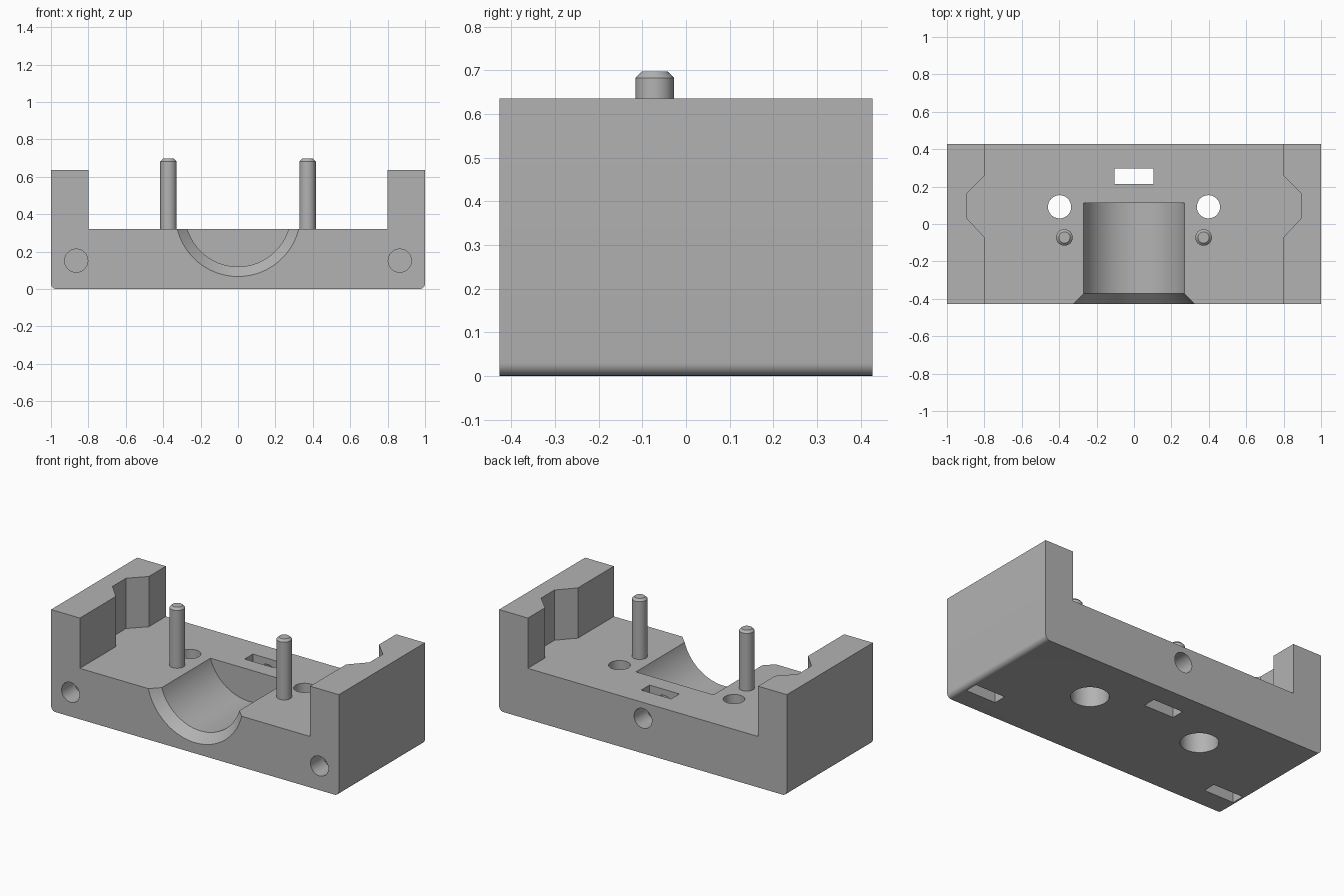
import bpy
import bmesh
from math import pi, radians
from mathutils import Matrix

if "Cube" in bpy.data.objects:
    bpy.data.objects.remove(bpy.data.objects["Cube"])

LENGTH_HALF, DEPTH_HALF, HEIGHT, FLOOR = 1.0, 0.427, 0.636, 0.32
BORE_Z = 0.402

grey = bpy.data.materials.new("plain grey")
grey.use_nodes = True
colour = (0.45, 0.45, 0.45, 1)
grey.diffuse_color = colour
grey.node_tree.nodes["Principled BSDF"].inputs["Base Color"].default_value = colour


def finish(name, bm):
    bmesh.ops.recalc_face_normals(bm, faces=bm.faces)
    mesh = bpy.data.meshes.new(name)
    bm.to_mesh(mesh)
    bm.free()
    mesh.materials.append(grey)
    obj = bpy.data.objects.new(name, mesh)
    bpy.context.collection.objects.link(obj)
    return obj


def box_mesh(x0, x1, y0, y1, z0, z1):
    bm = bmesh.new()
    bmesh.ops.create_cube(bm, size=1)
    bmesh.ops.scale(bm, vec=(x1 - x0, y1 - y0, z1 - z0), verts=bm.verts)
    bmesh.ops.translate(bm, vec=((x0 + x1) / 2, (y0 + y1) / 2, (z0 + z1) / 2), verts=bm.verts)
    return bm


def prism(name, plan, z0, z1):
    bm = bmesh.new()
    face = bm.faces.new([bm.verts.new((x, y, z0)) for x, y in plan])
    top = bmesh.ops.extrude_face_region(bm, geom=[face])["geom"]
    bmesh.ops.translate(bm, vec=(0, 0, z1 - z0),
                        verts=[v for v in top if isinstance(v, bmesh.types.BMVert)])
    return finish(name, bm)


def lathe(name, profile, at, along_y=False, sides=48):
    """Solid of revolution from (radius, height) points, upright or along +y."""
    bm = bmesh.new()
    rings = []
    for radius, height in profile:
        ring = [bm.verts.new(Matrix.Rotation(2 * pi * i / sides, 3, 'Z').col[0] * radius)
                for i in range(sides)]
        for v in ring:
            v.co.z = height
        rings.append(ring)
    for low, high in zip(rings, rings[1:]):
        for i in range(sides):
            j = (i + 1) % sides
            bm.faces.new((low[i], low[j], high[j], high[i]))
    bm.faces.new(rings[0])
    bm.faces.new(rings[-1])
    if along_y:
        bmesh.ops.rotate(bm, matrix=Matrix.Rotation(-pi / 2, 3, 'X'), verts=bm.verts)
    bmesh.ops.translate(bm, vec=at, verts=bm.verts)
    return finish(name, bm)


def smooth(obj):
    bpy.ops.object.select_all(action='DESELECT')
    obj.select_set(True)
    bpy.context.view_layer.objects.active = obj
    bpy.ops.object.shade_smooth_by_angle(angle=radians(30))


# Block with rounded lower long edges
bm = box_mesh(-LENGTH_HALF, LENGTH_HALF, -DEPTH_HALF, DEPTH_HALF, 0, HEIGHT)
lower = [e for e in bm.edges
         if all(v.co.z < 0.01 for v in e.verts) and e.verts[0].co.x * e.verts[1].co.x > 0]
bmesh.ops.bevel(bm, geom=lower, offset=0.03, segments=6, profile=0.5, affect='EDGES')
body = finish("clamp_body", bm)

# Open bay between the end walls, with a tapered recess in each wall
side = [(0.8, -0.6), (0.8, -0.07), (0.893, 0.03), (0.893, 0.163), (0.8, 0.257), (0.8, 0.6)]
cutters = [prism("bay_cutter", side + [(-x, y) for x, y in reversed(side)], FLOOR, 0.9)]

# Half-round seat with a flared mouth
cutters.append(lathe("bore_cutter",
                     [(0.404, -0.499), (0.282, -0.372), (0.282, 0.112)],
                     (0, 0, BORE_Z), along_y=True, sides=96))

# Vertical bolt holes, counterbored from below
for sx in (-1, 1):
    cutters.append(lathe("bolt_hole_cutter",
                         [(0.108, -0.1), (0.108, 0.2), (0.062, 0.2), (0.062, 0.5)],
                         (sx * 0.398, 0.092, 0)))

# Horizontal screw holes with their nut slots
for x, z, y0, y1 in ((-0.865, 0.152, -0.6, -0.15), (0.865, 0.152, -0.6, -0.15),
                     (0, 0.22, 0.16, 0.6)):
    cutters.append(lathe("screw_hole_cutter", [(0.062, y0), (0.062, y1)], (x, 0, z), along_y=True))
    slot_y = 0.255 if y1 > 0 else -0.255
    slot_top = 0.5 if y1 > 0 else 0.25
    cutters.append(finish("nut_slot_cutter", box_mesh(
        x - 0.104, x + 0.104, slot_y - 0.041, slot_y + 0.041, -0.1, slot_top)))

bpy.context.view_layer.objects.active = body
for cutter in cutters:
    cutter.hide_render = True
    mod = body.modifiers.new("cut", 'BOOLEAN')
    mod.operation = 'DIFFERENCE'
    mod.solver = 'EXACT'
    mod.object = cutter
    bpy.ops.object.modifier_apply(modifier=mod.name)
    bpy.data.objects.remove(cutter)
smooth(body)

# Chamfered locating pins
for sx, label in ((-1, "right"), (1, "left")):
    smooth(lathe(label + "_locating_pin",
                 [(0.044, FLOOR - 0.02), (0.044, 0.683), (0.03, 0.697)],
                 (sx * 0.372, -0.072, 0)))
